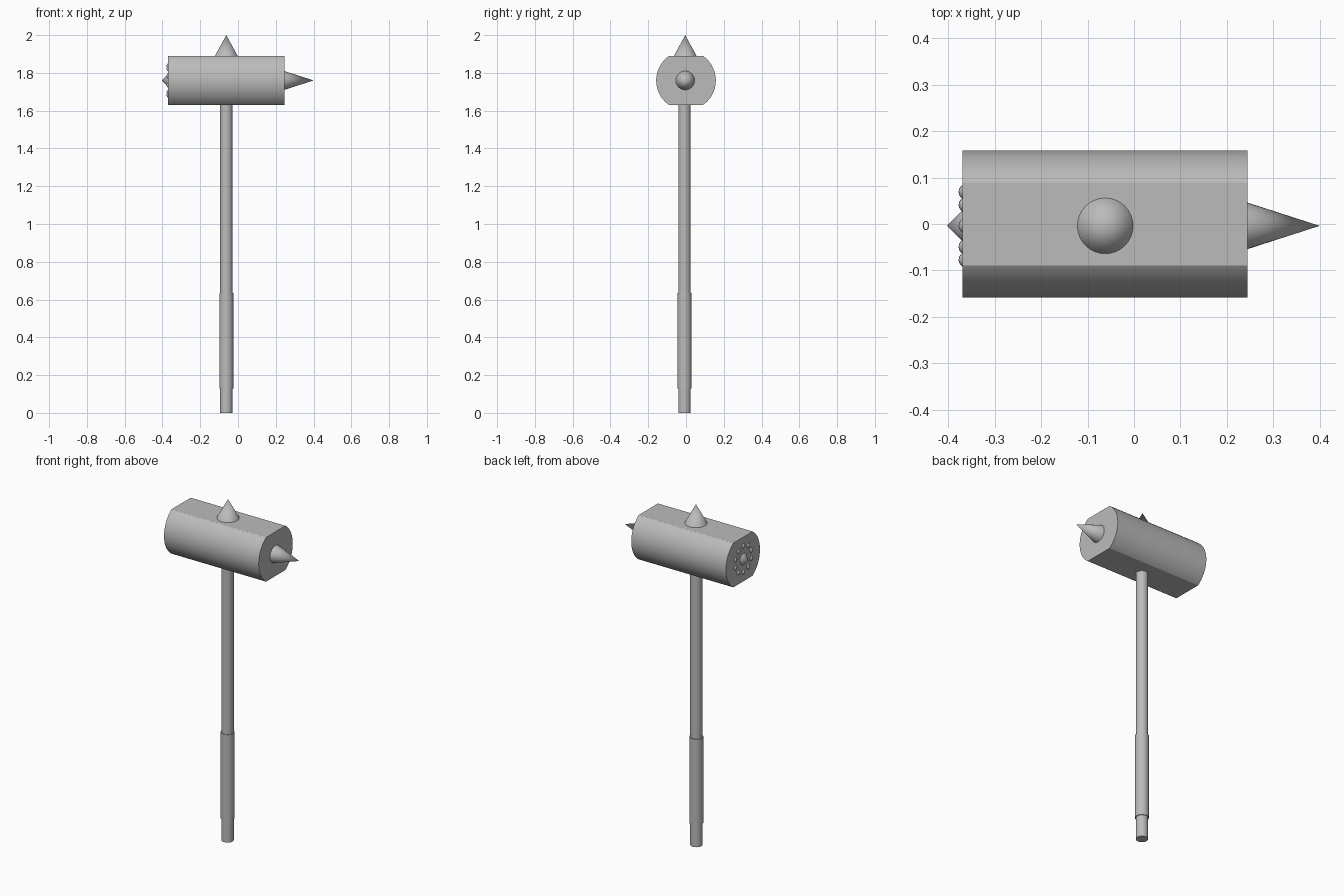
import bpy, bmesh
from math import sin, cos, pi, radians
from mathutils import Matrix, Vector

cube = bpy.data.objects.get("Cube")
if cube:
    bpy.data.objects.remove(cube)

steel = bpy.data.materials.new("grey steel")
steel.use_nodes = True
steel.diffuse_color = (0.5, 0.5, 0.5, 1)
steel.node_tree.nodes["Principled BSDF"].inputs["Base Color"].default_value = (0.5, 0.5, 0.5, 1)


def finish(bm, name, angle=30):
    mesh = bpy.data.meshes.new(name)
    bm.to_mesh(mesh)
    bm.free()
    obj = bpy.data.objects.new(name, mesh)
    bpy.context.collection.objects.link(obj)
    mesh.materials.append(steel)
    bpy.ops.object.select_all(action='DESELECT')
    obj.select_set(True)
    bpy.context.view_layer.objects.active = obj
    bpy.ops.object.shade_smooth_by_angle(angle=radians(angle))
    return obj


def cone_between(name, start, end, r1, r2, sides=32):
    """Cone or cylinder running from start to end."""
    start, end = Vector(start), Vector(end)
    axis = end - start
    turn = axis.to_track_quat('Z', 'Y').to_matrix().to_4x4()
    bm = bmesh.new()
    bmesh.ops.create_cone(bm, cap_ends=True, segments=sides, radius1=r1, radius2=r2,
                          depth=axis.length,
                          matrix=Matrix.Translation((start + end) / 2) @ turn)
    return finish(bm, name)


HX, HY, HZ = -0.062, -0.004, 1.76      # handle axis and head height
LEFT, RIGHT = 0.245, -0.37             # ends of the head
FLAT = 0.13                            # half height of the head

# Hammer head: a round bar cut flat above and below
bm = bmesh.new()
bmesh.ops.create_cone(bm, cap_ends=True, segments=48, radius1=0.158, radius2=0.158,
                      depth=LEFT - RIGHT,
                      matrix=Matrix.Translation(((LEFT + RIGHT) / 2, 0, HZ)) @ Matrix.Rotation(pi / 2, 4, 'Y'))
for side in (1, -1):
    cut = bmesh.ops.bisect_plane(bm, geom=bm.verts[:] + bm.edges[:] + bm.faces[:],
                                 plane_co=(0, 0, HZ + side * FLAT), plane_no=(0, 0, side),
                                 clear_outer=True)
    rim = [e for e in cut["geom_cut"] if isinstance(e, bmesh.types.BMEdge)]
    bmesh.ops.holes_fill(bm, edges=rim)
bmesh.ops.recalc_face_normals(bm, faces=bm.faces[:])
finish(bm, "hammer_head")

# Handle and thicker grip
cone_between("handle", (HX, HY - 0.004, 0), (HX, HY - 0.004, HZ - FLAT + 0.01), 0.033, 0.033)
cone_between("grip", (HX, HY - 0.004, 0.13), (HX, HY - 0.004, 0.635), 0.037, 0.037)

# Spikes
cone_between("top_spike", (HX, HY, HZ + FLAT), (HX, HY, 2.0), 0.06, 0)
cone_between("side_spike", (LEFT, HY, HZ), (0.4, HY, HZ), 0.05, 0)
cone_between("face_spike", (RIGHT, HY, HZ), (-0.403, HY, HZ), 0.033, 0)

# Ring of round studs on the striking face
bm = bmesh.new()
COUNT = 10
for i in range(COUNT):
    a = 2 * pi * i / COUNT
    spot = (RIGHT + 0.009, HY + 0.077 * sin(a), HZ + 0.077 * cos(a))
    bmesh.ops.create_uvsphere(bm, u_segments=16, v_segments=10, radius=0.017,
                              matrix=Matrix.Translation(spot))
finish(bm, "face_studs", 60)
